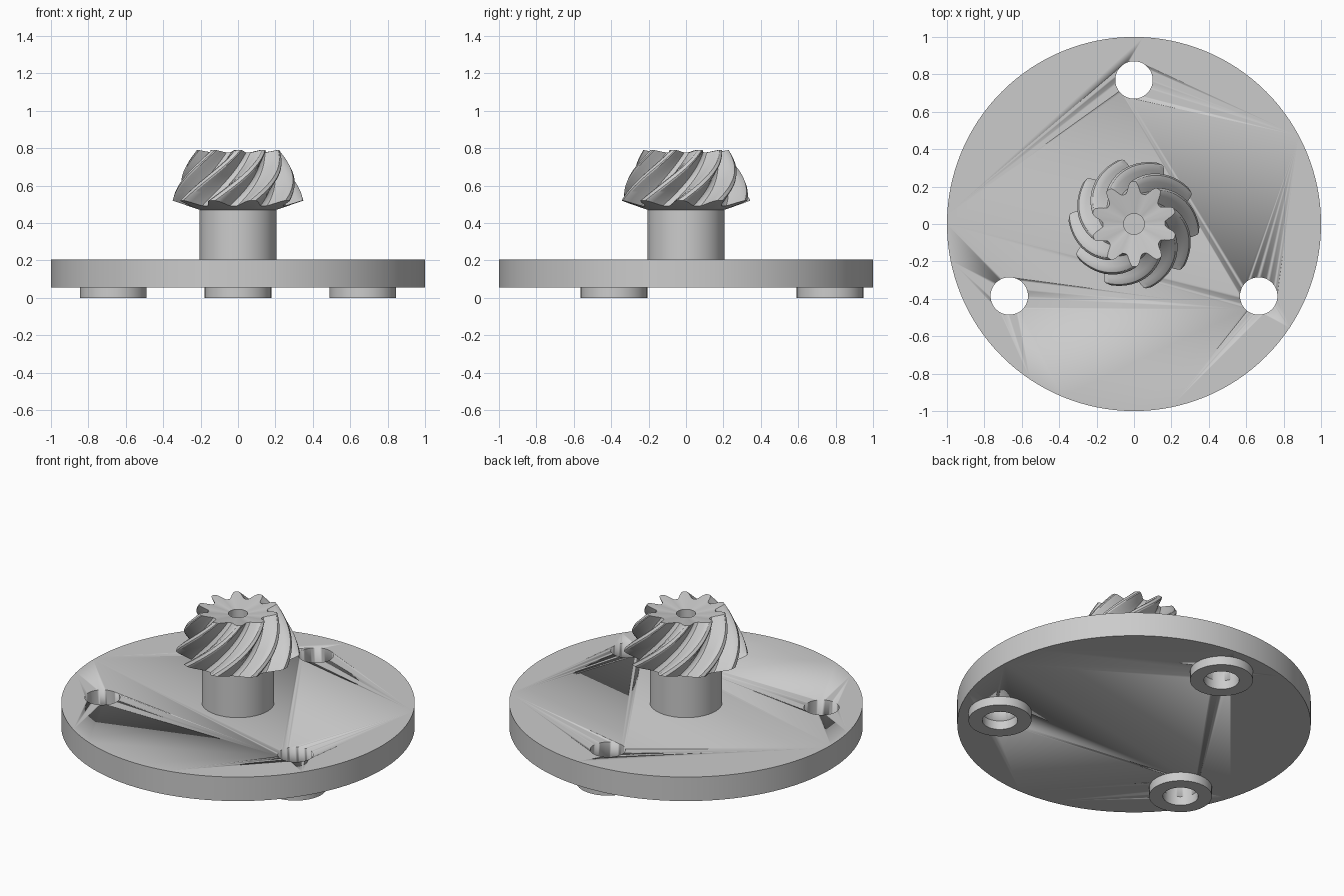
import bpy, bmesh, math

cube = bpy.data.objects.get("Cube")
if cube:
    bpy.data.objects.remove(cube, do_unlink=True)

steel = bpy.data.materials.new("light_grey_metal")
steel.use_nodes = True
GREY = (0.6, 0.6, 0.6, 1)
steel.diffuse_color = GREY
steel.node_tree.nodes["Principled BSDF"].inputs["Base Color"].default_value = GREY


def finish(name, bm):
    """Turn a bmesh into a smooth-shaded object with crisp edges."""
    bmesh.ops.recalc_face_normals(bm, faces=bm.faces)
    mesh = bpy.data.meshes.new(name)
    bm.to_mesh(mesh)
    bm.free()
    mesh.materials.append(steel)
    obj = bpy.data.objects.new(name, mesh)
    bpy.context.collection.objects.link(obj)
    bpy.ops.object.select_all(action="DESELECT")
    obj.select_set(True)
    bpy.context.view_layer.objects.active = obj
    bpy.ops.object.shade_smooth_by_angle(angle=math.radians(30))
    return obj


def bridge(bm, a, b):
    n = len(a)
    for i in range(n):
        bm.faces.new((a[i], a[(i + 1) % n], b[(i + 1) % n], b[i]))


def circle(bm, r, z, n, x=0, y=0):
    return [bm.verts.new((x + r * math.cos(math.tau * i / n),
                          y + r * math.sin(math.tau * i / n), z)) for i in range(n)]


def cylinder(name, r, z0, z1, n, x=0, y=0):
    bm = bmesh.new()
    low, high = circle(bm, r, z0, n, x, y), circle(bm, r, z1, n, x, y)
    bridge(bm, low, high)
    bm.faces.new(low)
    bm.faces.new(high)
    return finish(name, bm)


HOLES = [(0.77 * math.cos(a), 0.77 * math.sin(a))
         for a in (math.radians(90 + 120 * k) for k in range(3))]
HOLE_R, FOOT_R = 0.1, 0.178
BASE_Z, TOP_Z = 0.055, 0.205

# Round base plate with three bolt holes cut through
plate = cylinder("base_plate", 1, BASE_Z, TOP_Z, 128)
for x, y in HOLES:
    cutter = cylinder("hole_cutter", HOLE_R, -0.1, 0.4, 48, x, y)
    cutter.hide_render = True
    mod = plate.modifiers.new("bolt_hole", "BOOLEAN")
    mod.operation, mod.solver, mod.object = "DIFFERENCE", "EXACT", cutter
    bpy.context.view_layer.objects.active = plate
    bpy.ops.object.modifier_apply(modifier=mod.name)
    bpy.data.objects.remove(cutter, do_unlink=True)

# Ring feet around each bolt hole
for k, (x, y) in enumerate(HOLES):
    bm = bmesh.new()
    rings = [circle(bm, r, z, 48, x, y) for r, z in
             ((HOLE_R, BASE_Z), (HOLE_R, 0), (FOOT_R, 0), (FOOT_R, BASE_Z))]
    for a, b in zip(rings, rings[1:]):
        bridge(bm, a, b)
    finish(f"ring_foot_{k + 1}", bm)

# Shaft between plate and gear
cylinder("shaft", 0.205, TOP_Z, 0.475, 64)

# Spiral bevel gear: a toothed outline swept up a cone while turning
TEETH, LAYERS = 10, 24
TWIST = math.radians(60)
PHASE = math.radians(103)
TOOTH = [(0, 0), (0.12, 0.04), (0.21, 0.28), (0.3, 0.66), (0.38, 0.94), (0.43, 1),
         (0.57, 1), (0.62, 0.94), (0.7, 0.66), (0.79, 0.28), (0.88, 0.04)]


def lerp(a, b, t):
    return a + (b - a) * t


bm = bmesh.new()
layers = []
for j in range(LAYERS + 1):
    t = j / LAYERS
    tip = lerp(0.35, 0.228, t) + 0.012 * math.sin(math.pi * t)
    root = lerp(0.265, 0.165, t)
    ring = []
    for k in range(TEETH):
        for u, h in TOOTH:
            r = lerp(root, tip, h)
            a = PHASE + math.tau * (k + u - 0.5) / TEETH + TWIST * t
            z = lerp(0.52, 0.79, t) - lerp(0.34, 0.22, t) * (tip - r)
            ring.append(bm.verts.new((r * math.cos(a), r * math.sin(a), z)))
    layers.append(ring)


def ring_like(ring, r, z):
    """A circle whose points line up with the toothed outline."""
    return [bm.verts.new((v.co.x * r / v.co.xy.length,
                          v.co.y * r / v.co.xy.length, z)) for v in ring]


# Back cone below, dished face and blind centre bore above
back = ring_like(layers[0], 0.205, 0.47)
face = ring_like(layers[-1], 0.055, 0.76)
bore = ring_like(layers[-1], 0.055, 0.6)
rows = [back] + layers + [face, bore]
for a, b in zip(rows, rows[1:]):
    bridge(bm, a, b)
bm.faces.new(back)
bm.faces.new(bore)
finish("spiral_bevel_gear", bm)
